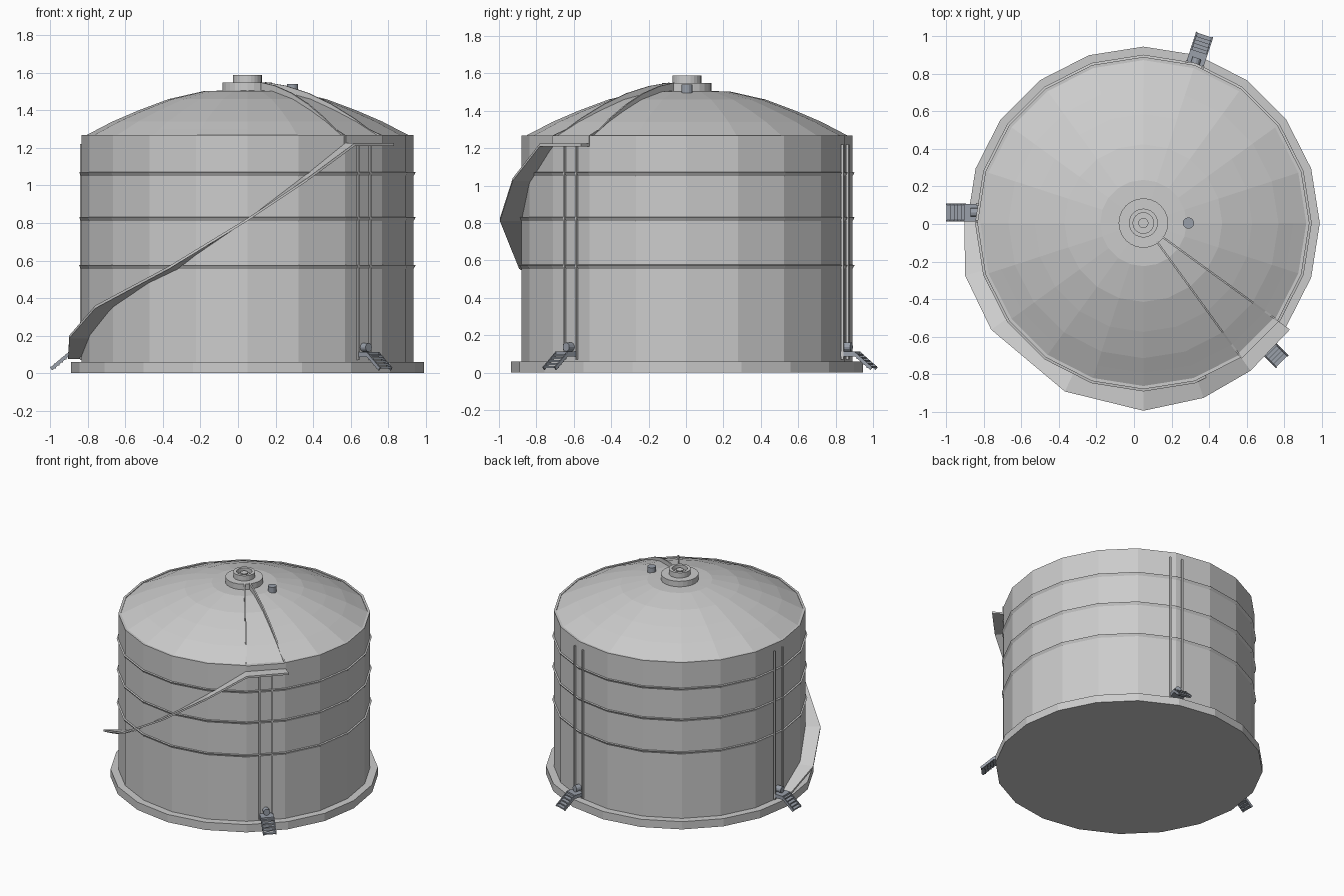
import bpy, bmesh
from math import sin, cos, radians, pi
from mathutils import Vector, Matrix

if "Cube" in bpy.data.objects:
    bpy.data.objects.remove(bpy.data.objects["Cube"])

CX, CY = 0.05, 0.005
steel = bpy.data.materials.new("blue_grey_steel")
steel.diffuse_color = (0.32, 0.35, 0.40, 1)
steel.use_nodes = True
steel.node_tree.nodes["Principled BSDF"].inputs["Base Color"].default_value = steel.diffuse_color


def finish(name, bm, mat=None):
    bmesh.ops.recalc_face_normals(bm, faces=bm.faces)
    me = bpy.data.meshes.new(name)
    bm.to_mesh(me)
    bm.free()
    ob = bpy.data.objects.new(name, me)
    bpy.context.collection.objects.link(ob)
    if mat:
        me.materials.append(mat)
    return ob


def polar(r, deg, z):
    a = radians(deg)
    return Vector((CX + r * cos(a), CY + r * sin(a), z))


def lathe(name, prof, n=20, centre=(CX, CY), mat=None):
    """Spin an (r, z) profile about a vertical axis; r = 0 ends close it."""
    bm = bmesh.new()
    rings = []
    for r, z in prof:
        count = 1 if r == 0 else n
        rings.append([bm.verts.new((centre[0] + r * cos(2 * pi * i / n),
                                    centre[1] + r * sin(2 * pi * i / n), z))
                      for i in range(count)])
    for a, b in zip(rings, rings[1:]):
        for i in range(n):
            j = (i + 1) % n
            loop = [a[i % len(a)], a[j % len(a)], b[j % len(b)], b[i % len(b)]]
            bm.faces.new(list(dict.fromkeys(loop)))
    return finish(name, bm, mat)


def sweep(name, sections, mat=None):
    """Skin a closed solid through a list of equal cross-sections."""
    bm = bmesh.new()
    rows = [[bm.verts.new(p) for p in s] for s in sections]
    for a, b in zip(rows, rows[1:]):
        for i in range(len(a)):
            j = (i + 1) % len(a)
            bm.faces.new((a[i], a[j], b[j], b[i]))
    bm.faces.new(rows[0])
    bm.faces.new(rows[-1])
    return finish(name, bm, mat)


# Foundation, shell and domed roof
lathe("base_ring", [(0, 0), (0.94, 0), (0.94, 0.06), (0, 0.06)])
lathe("tank_wall", [(0.885, 0.05), (0.885, 1.268), (0.868, 1.268), (0.868, 1.24)])
dome = [(0.87, 1.262), (0.80, 1.298), (0.72, 1.34), (0.58, 1.40),
        (0.42, 1.46), (0.23, 1.503), (0, 1.508)]
lathe("dome_roof", dome)

# Stiffening bands
for k, z in enumerate((1.07, 0.83, 0.575)):
    lathe(f"band_{k}", [(0.88, z - 0.028), (0.897, z), (0.88, z + 0.003)])

# Roof hub with recessed neck, and side vent
lathe("roof_hub", [(0.132, 1.495), (0.132, 1.548), (0.077, 1.548), (0.077, 1.588),
                   (0.055, 1.588), (0.055, 1.555), (0, 1.555)], 24)
lathe("hub_valve", [(0.027, 1.55), (0.027, 1.58), (0, 1.58)], 16)
lathe("roof_vent", [(0.03, 1.48), (0.03, 1.54), (0, 1.54)], 16, (0.29, CY), steel)

# Spiral walkway: (angle, outer radius, height)
path = [(178, 0.955, 0.09), (196.4, 0.99, 0.20), (215, 0.99, 0.36), (245, 0.99, 0.57),
        (270, 1.0, 0.825), (289, 0.985, 1.04), (306, 0.972, 1.225), (324, 0.965, 1.225)]
sweep("spiral_walkway", [[polar(0.865, a, z), polar(r, a, z),
                          polar(r, a, z - 0.015), polar(0.865, a, z - 0.015)]
                         for a, r, z in path])

# Roof walkway side rails and the threshold at the landing
rail = [(0.12, 1.55, 1.50), (0.25, 1.532, 1.495), (0.40, 1.493, 1.46), (0.55, 1.435, 1.405),
        (0.70, 1.36, 1.34), (0.80, 1.30, 1.28), (0.885, 1.268, 1.215)]
for name, ang in (("left", 306), ("right", 324)):
    t = Vector((-sin(radians(ang)), cos(radians(ang)), 0)) * 0.005
    sweep(f"roof_rail_{name}", [[polar(r, ang, hi) - t, polar(r, ang, hi) + t,
                                 polar(r, ang, lo) + t, polar(r, ang, lo) - t]
                                for r, hi, lo in rail])
sweep("landing_threshold", [[polar(0.86, a, 1.215), polar(0.892, a, 1.215),
                             polar(0.892, a, 1.268), polar(0.86, a, 1.268)]
                            for a in (306, 324)])


def box(name, size, loc, frame, tilt=0, mat=None):
    bm = bmesh.new()
    bmesh.ops.create_cube(bm, size=1, matrix=frame @ Matrix.Translation(loc)
                          @ Matrix.Rotation(tilt, 4, 'Y') @ Matrix.Diagonal((*size, 1)))
    return finish(name, bm, mat)


# Three outlet stations: twin riser pipes, valve deck and small steps
# (direction, sideways shift, wall distance)
for k, (ang, shift, wall) in enumerate(((-45, 0, 0.874), (72, 0, 0.885), (180, -0.055, 0.88))):
    frame = (Matrix.Translation((CX, CY, 0)) @ Matrix.Rotation(radians(ang), 4, 'Z')
             @ Matrix.Translation((wall, shift, 0)))
    for s in (-1, 1):
        box(f"riser_{k}_{s}", (0.014, 0.012, 1.15), (0.004, s * 0.045, 0.645), frame)
    box(f"valve_deck_{k}", (0.08, 0.095, 0.028), (0.035, 0, 0.099), frame, mat=steel)
    bm = bmesh.new()
    bmesh.ops.create_cone(bm, cap_ends=True, segments=12, radius1=0.024, radius2=0.024,
                          depth=0.05, matrix=frame @ Matrix.Translation((0.015, 0, 0.137))
                          @ Matrix.Rotation(pi / 2, 4, 'Y'))
    finish(f"outlet_pipe_{k}", bm, steel)
    for s in (-1, 1):
        box(f"step_side_{k}_{s}", (0.125, 0.008, 0.018), (0.118, s * 0.044, 0.062),
            frame, radians(40), steel)
    for i in range(5):
        box(f"step_{k}_{i}", (0.028, 0.09, 0.01),
            (0.078 + i * 0.019, 0, 0.095 - i * 0.0165), frame, mat=steel)
